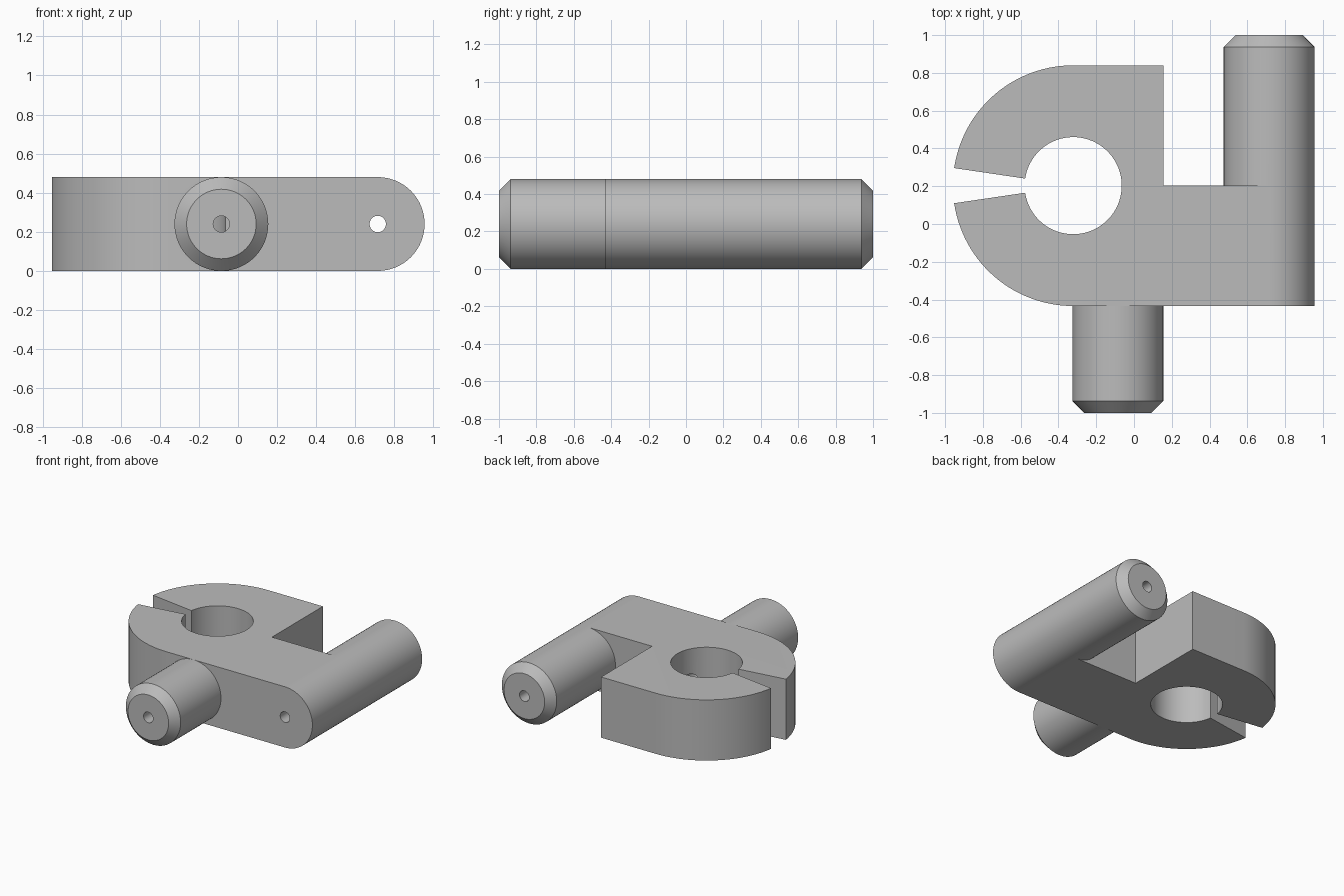
import bpy, bmesh
from math import sin, cos, pi, radians

if "Cube" in bpy.data.objects:
    bpy.data.objects.remove(bpy.data.objects["Cube"], do_unlink=True)

grey = bpy.data.materials.new("grey metal")
grey.use_nodes = True
grey.diffuse_color = (0.5, 0.5, 0.5, 1)
grey.node_tree.nodes["Principled BSDF"].inputs["Base Color"].default_value = (0.5, 0.5, 0.5, 1)

R = 0.24                      # half the thickness, and the rod radius
CX, CY = -0.322, 0.203        # clamp bore centre
OUTER, BORE = 0.637, 0.257
FRONT = CY - OUTER
ARM_X, PIN_X = 0.715, -0.085  # rod axes


def make(name, bm):
    bmesh.ops.recalc_face_normals(bm, faces=bm.faces)
    mesh = bpy.data.meshes.new(name)
    bm.to_mesh(mesh)
    bm.free()
    mesh.materials.append(grey)
    ob = bpy.data.objects.new(name, mesh)
    bpy.context.collection.objects.link(ob)
    return ob


def turned(name, x, stations, segments=64):
    """Solid turned about the y direction from (y, radius) stations."""
    bm = bmesh.new()
    rings = []
    for y, r in stations:
        angles = [2 * pi * i / segments for i in range(segments)]
        rings.append([bm.verts.new((x + r * cos(a), y, R + r * sin(a))) for a in angles])
    for a, b in zip(rings, rings[1:]):
        for i in range(segments):
            j = (i + 1) % segments
            bm.faces.new((a[i], a[j], b[j], b[i]))
    bm.faces.new(rings[0])
    bm.faces.new(rings[-1])
    return make(name, bm)


def arc(radius, start, end, steps):
    angles = [radians(start + (end - start) * i / steps) for i in range(steps + 1)]
    return [(CX + radius * cos(a), CY + radius * sin(a)) for a in angles]


def combine(target, tool, operation):
    mod = target.modifiers.new(tool.name, 'BOOLEAN')
    mod.operation = operation
    mod.solver = 'EXACT'
    mod.object = tool
    bpy.context.view_layer.objects.active = target
    bpy.ops.object.modifier_apply(modifier=mod.name)
    bpy.data.objects.remove(tool, do_unlink=True)


# Split clamp with its arm, as one extruded outline
slot = 8.4
outline = arc(OUTER, 90, 180 - slot, 28)
outline += arc(BORE, 180 - slot, slot - 180, 72)
outline += arc(OUTER, 180 + slot, 270, 28)
outline += [(ARM_X, FRONT), (ARM_X, CY), (0.155, CY), (0.155, CY + OUTER)]
bm = bmesh.new()
base = bm.faces.new([bm.verts.new((x, y, 0)) for x, y in outline])
top = bmesh.ops.extrude_face_region(bm, geom=[base])["geom"]
bmesh.ops.translate(bm, vec=(0, 0, 2 * R), verts=[v for v in top if isinstance(v, bmesh.types.BMVert)])
body = make("clamp_body", bm)

# Long rod rounding the arm end, and short pin on the front
combine(body, turned("long_rod", ARM_X, [(FRONT, R), (0.938, R), (1, R - 0.062)]), 'UNION')
combine(body, turned("front_pin", PIN_X, [(-1, R - 0.062), (-0.938, R), (FRONT + 0.02, R)]), 'UNION')

# Centre drillings
combine(body, turned("rod_drill", ARM_X, [(-0.6, 0.042), (1.2, 0.042)], 24), 'DIFFERENCE')
combine(body, turned("pin_drill", PIN_X, [(-1.2, 0.042), (CY, 0.042)], 24), 'DIFFERENCE')

body.select_set(True)
bpy.context.view_layer.objects.active = body
bpy.ops.object.shade_smooth_by_angle(angle=radians(30))
